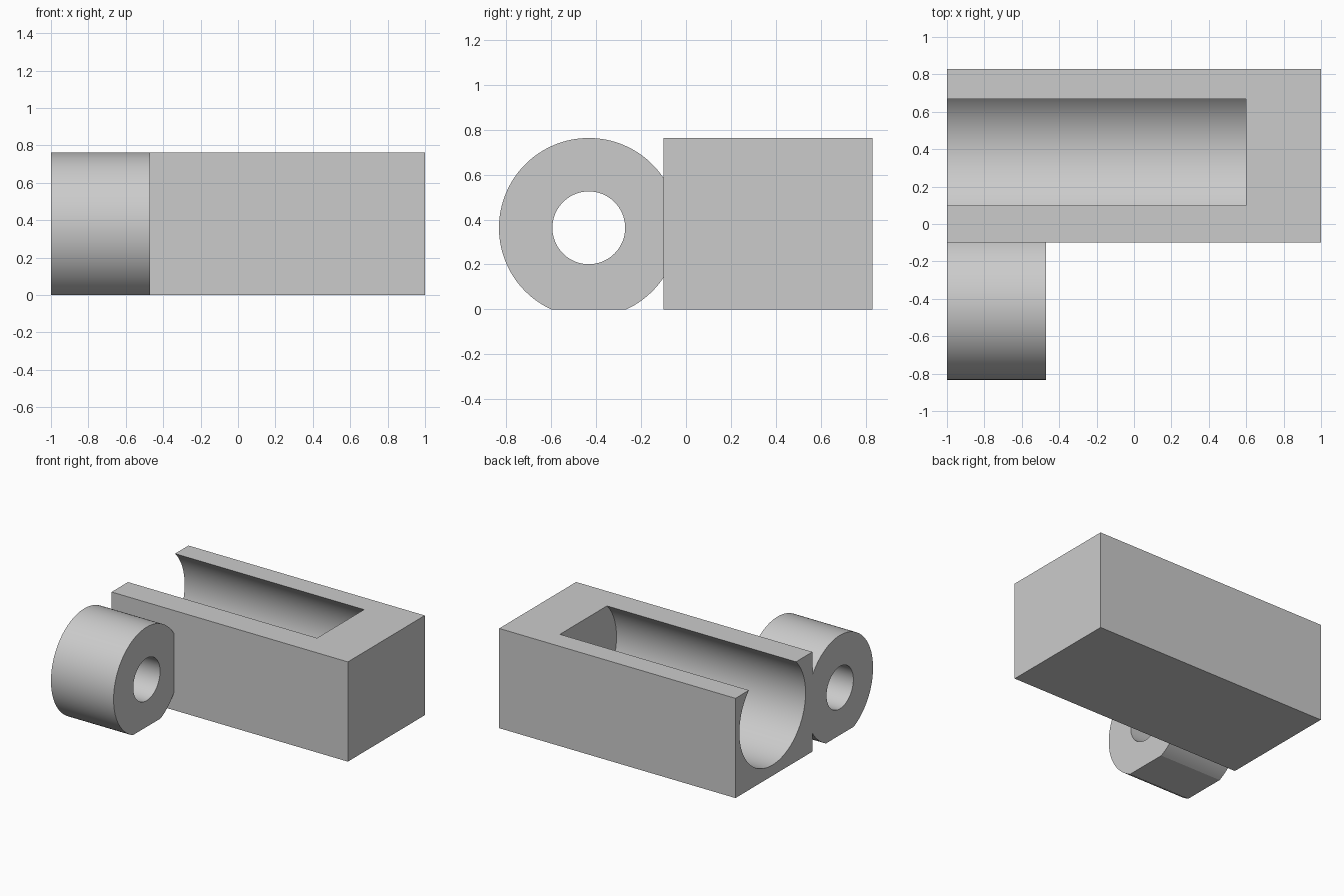
import bpy
import bmesh
from math import acos, asin, cos, pi, radians, sin

old = bpy.data.objects.get("Cube")
if old:
    bpy.data.objects.remove(old, do_unlink=True)

grey = bpy.data.materials.new("light grey")
grey.use_nodes = True
grey.diffuse_color = (0.6, 0.6, 0.6, 1)
grey.node_tree.nodes["Principled BSDF"].inputs["Base Color"].default_value = grey.diffuse_color


def arc(cy, cz, r, start=0.0, end=2 * pi, steps=96):
    """Points of an arc in the y-z plane, both ends included."""
    return [(cy + r * cos(a), cz + r * sin(a))
            for a in (start + (end - start) * i / steps for i in range(steps + 1))]


def prism(name, outline, x0, x1):
    """Solid made by extruding a y-z outline along x."""
    bm = bmesh.new()
    face = bm.faces.new([bm.verts.new((x0, y, z)) for y, z in outline])
    swept = bmesh.ops.extrude_face_region(bm, geom=[face])["geom"]
    moved = [v for v in swept if isinstance(v, bmesh.types.BMVert)]
    bmesh.ops.translate(bm, vec=(x1 - x0, 0, 0), verts=moved)
    bmesh.ops.recalc_face_normals(bm, faces=bm.faces)
    mesh = bpy.data.meshes.new(name)
    bm.to_mesh(mesh)
    bm.free()
    mesh.materials.append(grey)
    obj = bpy.data.objects.new(name, mesh)
    bpy.context.collection.objects.link(obj)
    return obj


def select(obj):
    bpy.ops.object.select_all(action="DESELECT")
    obj.select_set(True)
    bpy.context.view_layer.objects.active = obj


def cut(obj, cutter):
    """Subtract the cutter, remove it, and smooth the curved faces."""
    cutter.hide_render = True
    mod = obj.modifiers.new("cut", "BOOLEAN")
    mod.operation = "DIFFERENCE"
    mod.solver = "EXACT"
    mod.object = cutter
    select(obj)
    bpy.ops.object.modifier_apply(modifier=mod.name)
    bpy.data.objects.remove(cutter, do_unlink=True)
    select(obj)
    bpy.ops.object.shade_smooth_by_angle(angle=radians(20))


# Block with a round channel, open at the top and at one end
FRONT, BACK, TOP = -0.1, 0.83, 0.763
block = prism("channel_block", [(FRONT, 0), (BACK, 0), (BACK, TOP), (FRONT, TOP)], -1, 1)
cut(block, prism("channel_cutter", arc(0.383, 0.482, 0.4)[:-1], -1.2, 0.6))

# Hinge knuckle: round, flat underneath and where it meets the block
CY, CZ, R = -0.433, 0.363, 0.4
join = acos((FRONT - CY) / R)
flat = asin(CZ / R)
outline = arc(CY, CZ, R, join, pi + flat) + arc(CY, CZ, R, -flat, -join, 12)
knuckle = prism("hinge_knuckle", outline, -1, -0.47)
cut(knuckle, prism("pin_hole_cutter", arc(CY, CZ, 0.162)[:-1], -1.2, -0.3))
